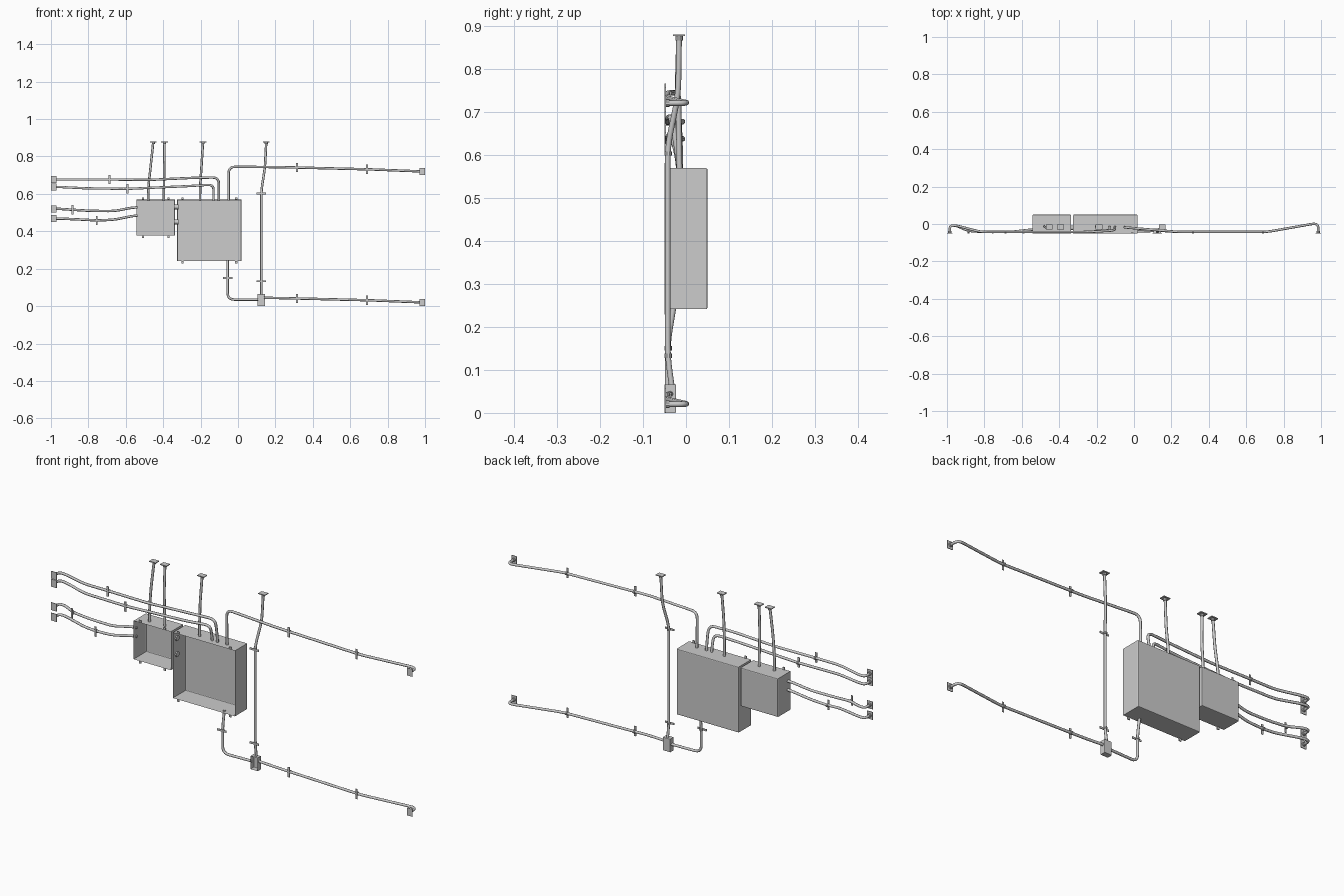
import bpy, bmesh, math
from mathutils import Vector

if "Cube" in bpy.data.objects:
    bpy.data.objects.remove(bpy.data.objects["Cube"])

grey = bpy.data.materials.new("grey_metal")
grey.diffuse_color = (0.604, 0.604, 0.604, 1)
grey.use_nodes = True
grey.node_tree.nodes["Principled BSDF"].inputs["Base Color"].default_value = grey.diffuse_color
WALL = -0.05      # plane the parts are fixed to
PY = -0.0425      # pipe centre when clipped to the wall
R = 0.0065        # pipe radius


def finish(name, bm):
    me = bpy.data.meshes.new(name)
    bm.to_mesh(me)
    bm.free()
    me.materials.append(grey)
    ob = bpy.data.objects.new(name, me)
    bpy.context.collection.objects.link(ob)
    return ob


def block(name, lo, hi, open_front=False, bevel=0.0):
    """Box from corner to corner, optionally an open shell towards the wall."""
    lo, hi = Vector(lo), Vector(hi)
    bm = bmesh.new()
    bmesh.ops.create_cube(bm, size=1)
    for v in bm.verts:
        v.co = Vector([(a + b) / 2 + c * (b - a) for a, b, c in zip(lo, hi, v.co)])
    if bevel:
        edges = [e for e in bm.edges if all(v.co.y > hi.y - 1e-5 for v in e.verts)]
        bmesh.ops.bevel(bm, geom=edges, offset=bevel, segments=2, profile=0.5, affect='EDGES')
    if open_front:
        front = [f for f in bm.faces if all(v.co.y < lo.y + 1e-5 for v in f.verts)]
        bmesh.ops.delete(bm, geom=front, context='FACES')
    return finish(name, bm)


def rod(name, a, b, r, sides=10):
    """Cylinder between two points."""
    a, b = Vector(a), Vector(b)
    bm = bmesh.new()
    bmesh.ops.create_cone(bm, cap_ends=True, segments=sides, radius1=r, radius2=r, depth=(b - a).length)
    m = (b - a).to_track_quat('Z', 'Y').to_matrix()
    for v in bm.verts:
        v.co = m @ v.co + (a + b) / 2
    return finish(name, bm)


def pipe(name, pts, fillet=0.035):
    """Round pipe along a path with rounded corners."""
    pts = [Vector(p) for p in pts]
    path = [pts[0]]
    for a, b, c in zip(pts, pts[1:], pts[2:]):
        p = b + (a - b).normalized() * min(fillet, (a - b).length * 0.48)
        q = b + (c - b).normalized() * min(fillet, (c - b).length * 0.48)
        for i in range(6):
            t = i / 5
            path.append(p * (1 - t) ** 2 + b * 2 * t * (1 - t) + q * t * t)
    path.append(pts[-1])
    cu = bpy.data.curves.new(name, 'CURVE')
    cu.dimensions = '3D'
    cu.bevel_depth = R
    cu.bevel_resolution = 2
    cu.use_fill_caps = True
    sp = cu.splines.new('POLY')
    sp.points.add(len(path) - 1)
    for s, p in zip(sp.points, path):
        s.co = (*p, 1)
    cu.materials.append(grey)
    ob = bpy.data.objects.new(name, cu)
    bpy.context.collection.objects.link(ob)
    bpy.ops.object.select_all(action='DESELECT')
    ob.select_set(True)
    bpy.context.view_layer.objects.active = ob
    bpy.ops.object.convert(target='MESH')
    bpy.ops.object.shade_smooth_by_angle(angle=math.radians(50))


def clamp(x, z, upright=False):
    """Strap over a pipe; upright=True for a vertical pipe."""
    l, w = 0.025, 0.005
    dx, dz = (l, w) if upright else (w, l)
    block("clamp_plate", (x - dx, WALL, z - dz), (x + dx, WALL + 0.003, z + dz))
    d = Vector((0, 0, w)) if upright else Vector((w, 0, 0))
    c = Vector((x, PY + 0.001, z))
    rod("clamp_strap", c - d, c + d, R + 0.002)


def wall_flange(x, z):
    block("wall_flange", (x - 0.015, WALL, z - 0.019), (x + 0.015, WALL + 0.003, z + 0.019))
    rod("wall_collar", (x, WALL, z), (x, WALL + 0.012, z), R + 0.0025)


def top_flange(x, y=-0.016):
    block("top_flange", (x - 0.018, y - 0.014, 0.876), (x + 0.018, y + 0.014, 0.88))
    rod("top_collar", (x, y, 0.866), (x, y, 0.877), R + 0.002)


# Cabinets, open towards the wall, with mounting lugs
cabinets = [("large_cabinet", -0.325, 0.018, 0.241, 0.569, 0.028),
            ("small_cabinet", -0.543, -0.337, 0.377, 0.569, 0.035)]
for name, x0, x1, z0, z1, inset in cabinets:
    block(name, (x0, WALL, z0), (x1, 0.05, z1), True, 0.004)
    for x in (x0 + inset, x1 - inset):
        for z, s in ((z0, -1), (z1, 1)):
            block("mounting_lug", (x - 0.006, WALL, min(z, z + s * 0.012)),
                  (x + 0.006, WALL + 0.005, max(z, z + s * 0.012)))

# Short links between the cabinets
for z in (0.53, 0.45):
    rod("cabinet_link", (-0.343, -0.02, z), (-0.319, -0.02, z), 0.013, 12)

# Junction box
block("junction_box", (0.104, WALL, 0.0), (0.144, -0.023, 0.066), True, 0.002)


# Right hand pipes: along the wall, swinging out, then into the wall
def right_tail(z):
    return [(0.24, PY, z), (0.315, PY, z - 0.002), (0.71, PY, z - 0.012),
            (0.985, 0.006, z - 0.023), (0.985, WALL, z - 0.023)]

pipe("upper_right_pipe", [(-0.05, -0.015, 0.565), (-0.05, -0.018, 0.745)] + right_tail(0.743))
pipe("lower_right_pipe", [(0.14, -0.036, 0.044)] + right_tail(0.043))
for z in (0.72, 0.02):
    wall_flange(0.985, z)
for x, dz in ((0.315, -0.002), (0.69, -0.011)):
    clamp(x, 0.743 + dz)
    clamp(x, 0.043 + dz)

# Feed from the large cabinet down to the junction box
pipe("cabinet_drop_pipe", [(-0.055, -0.029, 0.245), (-0.055, PY, 0.165), (-0.055, PY, 0.035), (0.106, -0.037, 0.035)])
clamp(-0.055, 0.150, True)

# Riser from the junction box
pipe("junction_riser", [(0.125, -0.033, 0.062), (0.125, PY, 0.13), (0.125, PY, 0.62),
                        (0.144, -0.018, 0.74), (0.151, -0.016, 0.878)])
clamp(0.125, 0.603, True)
clamp(0.125, 0.133, True)
top_flange(0.151)

# Risers out of the cabinet tops
for xa, xb in ((-0.48, -0.453), (-0.396, -0.393), (-0.203, -0.187)):
    xm = xa + (xb - xa) * 0.45
    pipe("cabinet_riser", [(xa, -0.013, 0.563), (xa, -0.014, 0.63), (xm, -0.02, 0.74), (xb, -0.016, 0.878)])
    top_flange(xb)


# Left hand pipes: common ending into the wall
def left_tail(z, zend):
    return [(-0.82, PY, z), (-0.95, -0.008, zend), (-0.985, -0.008, zend), (-0.985, WALL, zend)]

pipe("upper_left_pipe_outer", [(-0.102, -0.016, 0.563), (-0.102, -0.02, 0.61), (-0.102, -0.034, 0.688),
                               (-0.24, PY, 0.686), (-0.47, PY, 0.675), (-0.687, PY, 0.677)] + left_tail(0.677, 0.677))
pipe("upper_left_pipe_inner", [(-0.131, -0.016, 0.563), (-0.131, -0.02, 0.60), (-0.131, -0.034, 0.650),
                               (-0.26, PY, 0.642), (-0.59, PY, 0.627)] + left_tail(0.630, 0.637))
pipe("lower_left_pipe_outer", [(-0.538, -0.03, 0.528), (-0.57, -0.032, 0.526), (-0.66, PY, 0.508),
                               (-0.78, PY, 0.509), (-0.885, PY + 0.004, 0.515)] + left_tail(0, 0.52)[1:])
pipe("lower_left_pipe_inner", [(-0.538, -0.03, 0.484), (-0.57, -0.032, 0.481), (-0.66, PY, 0.462),
                               (-0.755, PY, 0.458)] + left_tail(0.462, 0.468))
for z in (0.677, 0.637, 0.52, 0.468):
    wall_flange(-0.985, z)
for x, z in ((-0.687, 0.677), (-0.59, 0.627), (-0.885, 0.515), (-0.755, 0.458)):
    clamp(x, z)
